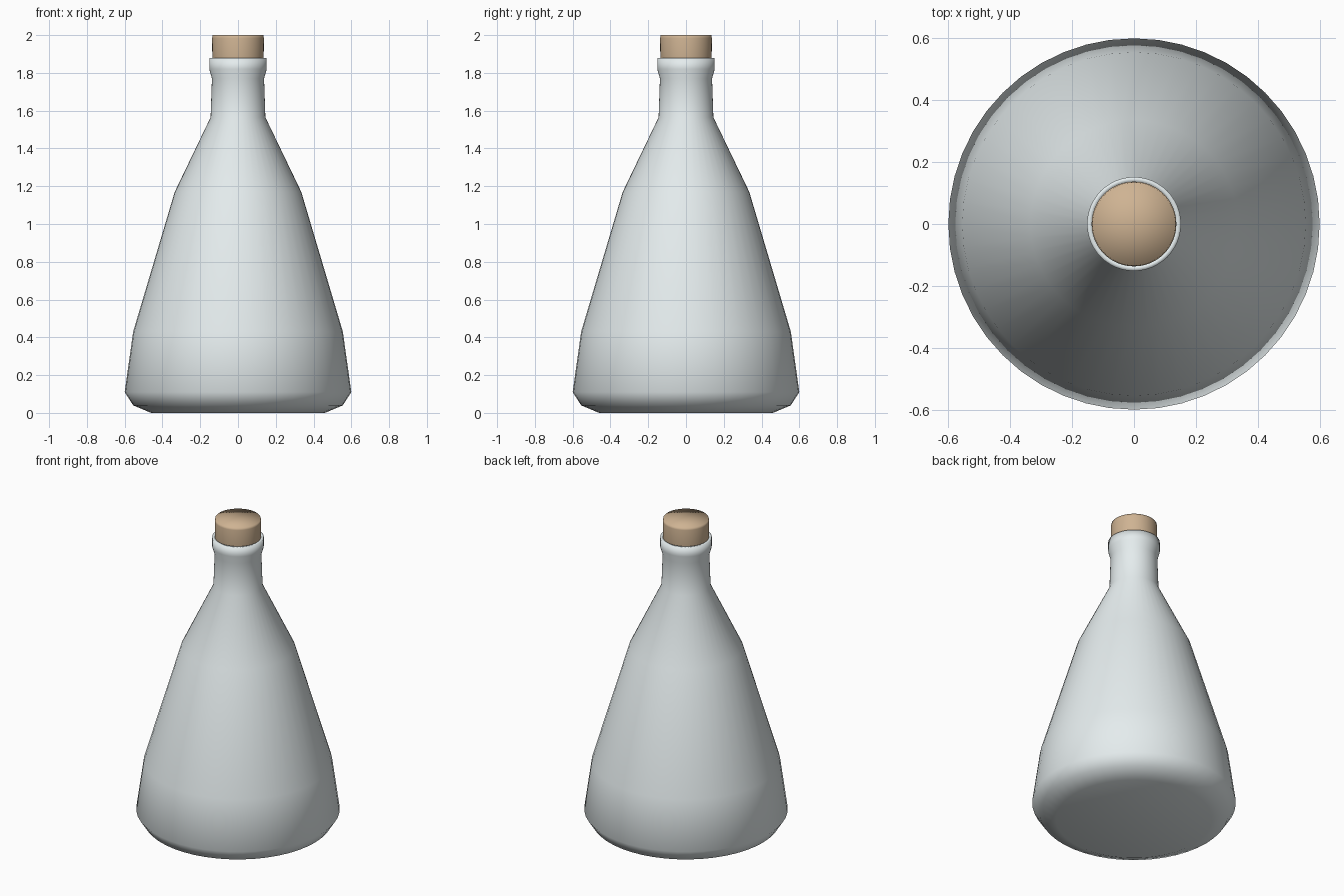
import bpy, bmesh, math

if "Cube" in bpy.data.objects:
    bpy.data.objects.remove(bpy.data.objects["Cube"])

SEGMENTS = 48


def lathe(name, profile, color):
    """Revolve an (r, z) profile around z; r = 0 points become poles."""
    bm = bmesh.new()
    rings = []
    for r, z in profile:
        if r == 0:
            rings.append([bm.verts.new((0, 0, z))] * SEGMENTS)
        else:
            rings.append([bm.verts.new((r * math.cos(a), r * math.sin(a), z))
                          for a in (math.tau * i / SEGMENTS for i in range(SEGMENTS))])
    for low, high in zip(rings, rings[1:]):
        for i in range(SEGMENTS):
            j = (i + 1) % SEGMENTS
            corners = list(dict.fromkeys((low[i], low[j], high[j], high[i])))
            bm.faces.new(corners).smooth = True
    bmesh.ops.recalc_face_normals(bm, faces=bm.faces)
    mesh = bpy.data.meshes.new(name)
    bm.to_mesh(mesh)
    bm.free()
    mat = bpy.data.materials.new(name + "_material")
    mat.diffuse_color = color
    mat.use_nodes = True
    mat.node_tree.nodes["Principled BSDF"].inputs["Base Color"].default_value = mat.diffuse_color
    mesh.materials.append(mat)
    obj = bpy.data.objects.new(name, mesh)
    bpy.context.collection.objects.link(obj)
    return obj


# Glass flask: flat base, conical body, neck, flared lip turned inward
lathe("flask", [
    (0, 0.005), (0.46, 0.003), (0.555, 0.04), (0.60, 0.11), (0.555, 0.43),
    (0.335, 1.17), (0.145, 1.565), (0.138, 1.77), (0.152, 1.82),
    (0.152, 1.88), (0.136, 1.88), (0.125, 1.80), (0.122, 1.70),
], (0.78, 0.84, 0.85, 1))

# Cork stopper: slight taper into the neck, softened top edge
lathe("cork", [
    (0, 1.72), (0.118, 1.72), (0.136, 1.88), (0.137, 1.985),
    (0.134, 2.0), (0, 2.0),
], (0.62, 0.45, 0.29, 1))

# Level the flask on the ground
bpy.data.objects["flask"].data.vertices[0].co.z = 0
for v in bpy.data.objects["flask"].data.vertices:
    if v.co.z < 0.01:
        v.co.z = 0
